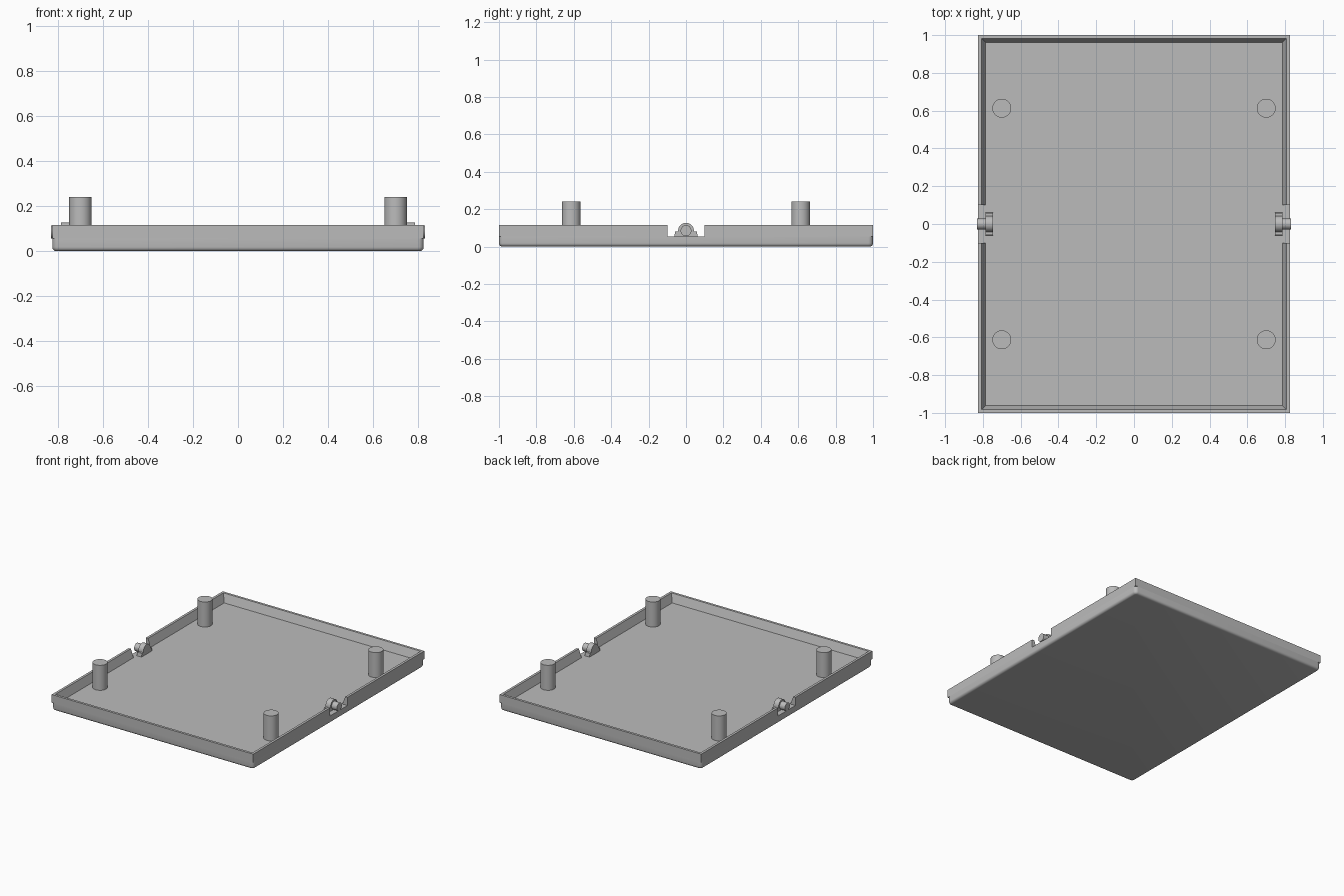
import bpy, bmesh, math

if "Cube" in bpy.data.objects:
    bpy.data.objects.remove(bpy.data.objects["Cube"])

HX, HY = 0.825, 1.0          # half width and half length of the tray
FLOOR, TOP = 0.055, 0.115    # inner floor and rim height
NOTCH = 0.1                  # half length of the side notches

grey = bpy.data.materials.new("plain grey")
grey.diffuse_color = (0.5, 0.5, 0.5, 1)
grey.use_nodes = True
grey.node_tree.nodes["Principled BSDF"].inputs["Base Color"].default_value = grey.diffuse_color


def finish(bm, name, smooth=True):
    bmesh.ops.recalc_face_normals(bm, faces=bm.faces[:])
    mesh = bpy.data.meshes.new(name)
    bm.to_mesh(mesh)
    bm.free()
    mesh.materials.append(grey)
    ob = bpy.data.objects.new(name, mesh)
    bpy.context.collection.objects.link(ob)
    if smooth:
        bpy.ops.object.select_all(action='DESELECT')
        ob.select_set(True)
        bpy.context.view_layer.objects.active = ob
        bpy.ops.object.shade_smooth_by_angle(angle=math.radians(35))
    return ob


def loft(rings, name, smooth=True):
    """Skin a list of closed rings and cap both ends."""
    bm = bmesh.new()
    loops = [[bm.verts.new(p) for p in ring] for ring in rings]
    n = len(loops[0])
    for a, b in zip(loops, loops[1:]):
        for i in range(n):
            j = (i + 1) % n
            bm.faces.new((a[i], a[j], b[j], b[i]))
    bm.faces.new(loops[0])
    bm.faces.new(loops[-1])
    return finish(bm, name, smooth)


def rounded_rect(inset, z, radius=0.025, steps=5):
    pts = []
    r = radius - inset
    for q, (sx, sy) in enumerate([(1, 1), (-1, 1), (-1, -1), (1, -1)]):
        for i in range(steps + 1):
            a = (q + i / steps) * math.pi / 2
            pts.append((sx * (HX - radius) + r * math.cos(a),
                        sy * (HY - radius) + r * math.sin(a), z))
    return pts


def circle_x(x, z, r, n=32):
    return [(x, r * math.cos(2 * math.pi * i / n), z + r * math.sin(2 * math.pi * i / n))
            for i in range(n)]


def circle_z(x, y, z, r, n=32):
    return [(x + r * math.cos(2 * math.pi * i / n), y + r * math.sin(2 * math.pi * i / n), z)
            for i in range(n)]


# Base plate with rounded corners and a softened bottom edge
R = 0.018
edge = [(R * (1 - math.sin(t)), R * (1 - math.cos(t)))
        for t in (i * math.pi / 8 for i in range(5))]
loft([rounded_rect(i, z) for i, z in edge] + [rounded_rect(0, FLOOR)], "base_plate")

# Square-cornered rim halves, thicker at the foot, open at the side notches
section = [(0, FLOOR), (0, TOP), (0.018, TOP), (0.04, FLOOR)]
for s, label in ((-1, "front"), (1, "back")):
    rings = []
    for sx, at_corner in ((-1, False), (-1, True), (1, True), (1, False)):
        rings.append([(sx * (HX - d), s * (HY - d if at_corner else NOTCH), z)
                      for d, z in section])
    loft(rings, label + "_rim", smooth=False)

# Four standing posts
for sx, side in ((-1, "left"), (1, "right")):
    for sy, end in ((-1, "front"), (1, "back")):
        loft([circle_z(sx * 0.7, sy * 0.613, z, 0.05) for z in (FLOOR, 0.24)],
             f"{end}_{side}_post")

# Hinge brackets with an arched top, and pins pointing outwards
PIN_Z = 0.085
arch = [(0.042 * math.cos(i * math.pi / 16), PIN_Z + 0.042 * math.sin(i * math.pi / 16))
        for i in range(17)]
outline = [(0.062, FLOOR), (0.058, 0.08), (0.042, 0.08)] + arch \
    + [(-0.042, 0.08), (-0.058, 0.08), (-0.062, FLOOR)]
for sx, side in ((-1, "left"), (1, "right")):
    loft([[(sx * x, y, z) for y, z in outline] for x in (0.746, 0.786)],
         side + "_hinge_bracket")
    loft([circle_x(sx * x, PIN_Z, 0.029) for x in (0.78, 0.83)], side + "_hinge_pin")
